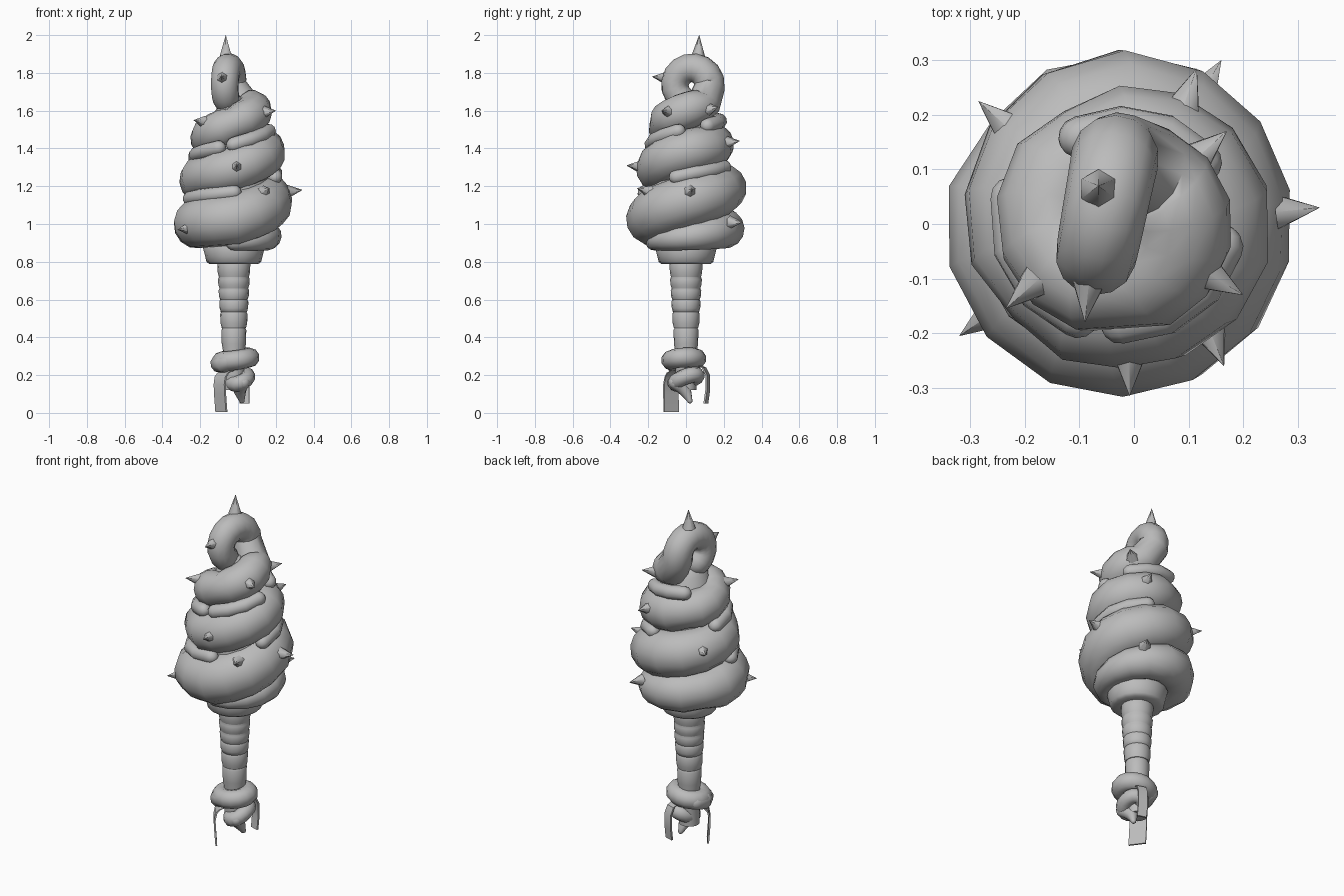
import bpy, bmesh
from math import sin, cos, pi, radians
from mathutils import Vector

cube = bpy.data.objects.get("Cube")
if cube:
    bpy.data.objects.remove(cube)

grey = bpy.data.materials.new("plain_grey")
grey.use_nodes = True
grey.diffuse_color = (0.5, 0.5, 0.5, 1)
grey.node_tree.nodes["Principled BSDF"].inputs["Base Color"].default_value = (0.5, 0.5, 0.5, 1)
AX = -0.022  # central axis of the piece


def finish(bm, name, angle=60):
    bmesh.ops.recalc_face_normals(bm, faces=bm.faces)
    mesh = bpy.data.meshes.new(name)
    bm.to_mesh(mesh)
    bm.free()
    mesh.materials.append(grey)
    ob = bpy.data.objects.new(name, mesh)
    bpy.context.collection.objects.link(ob)
    bpy.ops.object.select_all(action='DESELECT')
    ob.select_set(True)
    bpy.context.view_layer.objects.active = ob
    bpy.ops.object.shade_smooth_by_angle(angle=radians(angle))


def skin(bm, rings, closed=False):
    n = len(rings[0])
    pairs = list(zip(rings, rings[1:])) + ([(rings[-1], rings[0])] if closed else [])
    for a, b in pairs:
        for i in range(n):
            j = (i + 1) % n
            bm.faces.new((a[i], a[j], b[j], b[i]))
    if not closed:
        bm.faces.new(rings[0])
        bm.faces.new(rings[-1])


def tube(name, path, sides=12, closed=False):
    """Sweep a round section along (point, radius) pairs, rounding open ends."""
    pts = [(Vector(p), r) for p, r in path]
    if not closed:
        for end, nxt in ((0, 1), (-1, -2)):
            p, r = pts[end]
            d = (p - pts[nxt][0]).normalized()
            caps = [(p + d * r * sin(a), r * cos(a)) for a in (0.5, 1.0, 1.4)]
            pts = caps[::-1] + pts if end == 0 else pts + caps
    bm = bmesh.new()
    rings, side, n = [], None, len(pts)
    for i, (p, r) in enumerate(pts):
        a = pts[i - 1][0] if i or closed else p
        b = pts[(i + 1) % n][0] if i < n - 1 or closed else p
        t = (b - a).normalized()
        if side is None or closed:
            side = Vector((0, 0, 1))
        side = (side - t * side.dot(t)).normalized()
        up = t.cross(side)
        rings.append([bm.verts.new(p + r * (side * cos(2 * pi * k / sides) + up * sin(2 * pi * k / sides)))
                      for k in range(sides)])
    skin(bm, rings, closed)
    finish(bm, name)


def lathe(name, profile, sides=16, angle=50):
    bm = bmesh.new()
    skin(bm, [[bm.verts.new((AX + r * cos(2 * pi * k / sides), r * sin(2 * pi * k / sides), z))
               for k in range(sides)] for r, z in profile])
    finish(bm, name, angle)


# Quarter-turn stations of the main coil: height, coil radius, tube radius
STATIONS = [(0.905, 0.17, 0.045), (0.93, 0.18, 0.07), (0.975, 0.205, 0.105), (1.0, 0.198, 0.13),
            (1.025, 0.178, 0.14), (1.12, 0.175, 0.138), (1.19, 0.192, 0.13), (1.24, 0.17, 0.12),
            (1.29, 0.147, 0.118), (1.385, 0.162, 0.118), (1.42, 0.14, 0.115), (1.46, 0.132, 0.10),
            (1.53, 0.105, 0.10), (1.6, 0.105, 0.1), (1.65, 0.105, 0.085)]
CREASES = (9, 26, 36, 42)  # steps at which the coil is pinched


def station(t):
    i = min(int(t * 4), len(STATIONS) - 2)
    f = t * 4 - i
    return [a + (b - a) * f for a, b in zip(STATIONS[i], STATIONS[i + 1])]


def around(t, R, z):
    return (AX + R * sin(2 * pi * t), -R * cos(2 * pi * t), z)


# Main coil, ending in a curled hook
coil = []
for k in range(49):
    z, R, r = station(k / 14)
    coil.append((around(k / 14, R, z), r * (0.87 if k in CREASES else 1)))
for k in range(12):
    a = radians(-6 + 22 * k)
    coil.append(((-0.052 + 0.018 * cos(a), 0.033 + 0.092 * cos(a), 1.735 + 0.092 * sin(a)), 0.082 - 0.001 * k))
tube("main_coil", coil, 14)

# Short vine pieces peeking out of the grooves between the turns
for n, (first, last) in enumerate(((11, 14), (17, 20), (24, 27), (28, 31), (33, 36))):
    vine = []
    for k in range(first, last + 1):
        t = k / 14
        low, high = station(t), station(min(t + 1, 3.5))
        vine.append((around(t, (low[1] + high[1]) / 2 + 0.055, (low[0] + high[0]) / 2 + 0.01), 0.04))
    tube("groove_vine_%d" % n, vine, 10)

# Inner core that closes the middle of the coil
lathe("inner_core", [(0.13, 0.86), (0.2, 1.0), (0.2, 1.2), (0.15, 1.4), (0.1, 1.6), (0.03, 1.68)])

# Collar and wrapped handle
lathe("collar", [(0.08, 0.79), (0.128, 0.787), (0.145, 0.80), (0.152, 0.83), (0.165, 0.88), (0.12, 0.95)])
wraps = [0.33, 0.45, 0.535, 0.60, 0.66, 0.72, 0.80]
grip = []
for lo, hi in zip(wraps, wraps[1:]):
    r = 0.058 + 0.055 * (lo - 0.33)
    grip += [(r, lo), (r + 0.006, lo + 0.3 * (hi - lo)), (r + 0.008, hi - 0.012), (r + 0.003, hi - 0.001)]
lathe("handle", [(0.055, 0.12)] + grip)


# Knot loops under the handle
def loop(name, cx, cy, z, rx, ry, r, tx, ty):
    path = [((cx + rx * cos(a), cy + ry * sin(a), z + tx * cos(a) + ty * sin(a)), r)
            for a in (2 * pi * k / 16 for k in range(16))]
    tube(name, path, 10, True)


loop("upper_knot_loop", -0.012, -0.012, 0.283, 0.075, 0.068, 0.052, 0.01, 0.004)
loop("lower_knot_loop", 0.01, 0.0, 0.178, 0.04, 0.058, 0.042, 0.015, 0.02)
tube("knot_bight", [((-0.085, 0.03, 0.27), 0.045), ((-0.097, -0.02, 0.262), 0.05),
                    ((-0.075, -0.065, 0.262), 0.05), ((-0.045, -0.08, 0.275), 0.045)], 10)
tube("knot_tail", [((0.03, -0.06, 0.16), 0.035), ((0.015, -0.03, 0.14), 0.035), ((0.01, 0.0, 0.11), 0.032),
                   ((0.02, 0.02, 0.065), 0.015)], 10)


# Flat hanging straps
def strap(name, centres, across):
    bm = bmesh.new()
    a = Vector(across)
    n = a.cross(Vector((0, 0, 1))).normalized() * 0.005
    skin(bm, [[bm.verts.new(Vector(c) + a * s + n * q) for s, q in ((-1, -1), (1, -1), (1, 1), (-1, 1))]
              for c in centres])
    finish(bm, name, 40)


strap("long_strap", [(-0.05, -0.04, 0.225), (-0.078, -0.062, 0.212), (-0.092, -0.073, 0.19),
                     (-0.097, -0.08, 0.15), (-0.095, -0.08, 0.1), (-0.088, -0.078, 0.005)], (0.028, -0.038, 0))
strap("short_strap", [(0.02, 0.06, 0.255), (0.03, 0.095, 0.24), (0.035, 0.115, 0.2), (0.035, 0.115, 0.12),
                      (0.035, 0.105, 0.05)], (0.025, -0.008, 0))


# Thorns: tip position, pointing direction and length
def thorn(i, tip, direction, length=0.078):
    d = Vector(direction).normalized()
    bm = bmesh.new()
    bmesh.ops.create_cone(bm, cap_ends=True, segments=6, radius1=0.036, radius2=0.0005, depth=length)
    rot = d.to_track_quat('Z', 'Y')
    for v in bm.verts:
        v.co = rot @ (v.co - Vector((0, 0, length / 2))) + Vector(tip)
    finish(bm, "thorn_%d" % i, 65)


THORNS = [((-0.065, 0.07, 2.0), (0, 0.05, 1), 0.11), ((-0.09, -0.18, 1.78), (-0.1, -1, 0.1)),
          ((0.34, 0.03, 1.18), (1, 0.1, 0.1)), ((-0.32, -0.205, 0.97), (-1, -0.7, -0.1)),
          ((-0.008, -0.315, 1.31), (0, -1, 0.1)), ((0.165, -0.26, 1.19), (0.4, -1, 0.3)),
          ((-0.285, 0.225, 1.26), (-1, 0.9, 0.1)), ((0.16, 0.3, 1.01), (0.6, 1, 0)),
          ((0.115, 0.285, 1.44), (0.35, 1, 0.1)), ((0.17, 0.17, 1.62), (0.9, 0.8, 0.2)),
          ((0.2, -0.13, 1.6), (1, -0.6, 0.1)), ((-0.235, -0.155, 1.55), (-0.9, -0.8, 0.2))]
for i, spec in enumerate(THORNS):
    thorn(i, *spec)
